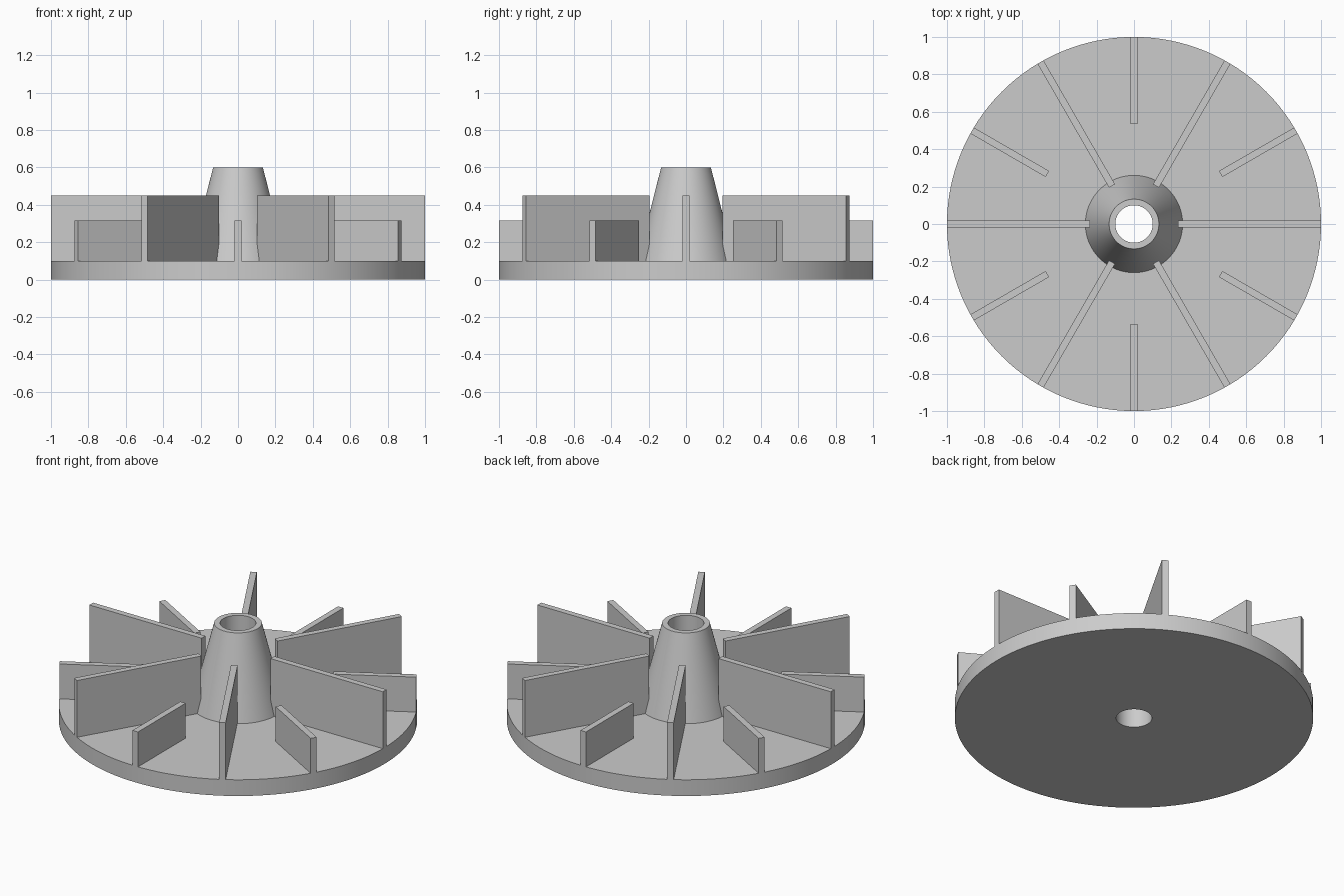
import bpy
import bmesh
from math import cos, sin, pi, radians
from mathutils import Matrix

cube = bpy.data.objects.get("Cube")
if cube:
    bpy.data.objects.remove(cube)

SEGMENTS = 128
BORE = 0.1
DISC_TOP = 0.1
BLADE_THICKNESS = 0.037

grey = bpy.data.materials.new("light_grey")
grey.use_nodes = True
grey.diffuse_color = (0.6, 0.6, 0.6, 1)
grey.node_tree.nodes["Principled BSDF"].inputs["Base Color"].default_value = grey.diffuse_color


def finish(bm, name):
    bmesh.ops.recalc_face_normals(bm, faces=bm.faces)
    mesh = bpy.data.meshes.new(name)
    bm.to_mesh(mesh)
    bm.free()
    mesh.materials.append(grey)
    obj = bpy.data.objects.new(name, mesh)
    bpy.context.collection.objects.link(obj)
    return obj


def lathe(name, profile):
    """Revolve a closed (radius, height) profile around z."""
    bm = bmesh.new()
    rings = []
    for i in range(SEGMENTS):
        a = 2 * pi * i / SEGMENTS
        rings.append([bm.verts.new((r * cos(a), r * sin(a), z)) for r, z in profile])
    n = len(profile)
    for i in range(SEGMENTS):
        here, after = rings[i], rings[(i + 1) % SEGMENTS]
        for j in range(n):
            k = (j + 1) % n
            bm.faces.new((here[j], after[j], after[k], here[k]))
    obj = finish(bm, name)
    bpy.context.view_layer.objects.active = obj
    obj.select_set(True)
    bpy.ops.object.shade_smooth_by_angle(angle=radians(30))
    obj.select_set(False)


def blade(name, inner, top, angle):
    """Upright radial plate standing on the disc."""
    outer = 0.9998
    bm = bmesh.new()
    bmesh.ops.create_cube(bm, size=1)
    place = (Matrix.Rotation(angle, 4, "Z")
             @ Matrix.Translation(((inner + outer) / 2, 0, (DISC_TOP + top) / 2))
             @ Matrix.Diagonal((outer - inner, BLADE_THICKNESS, top - DISC_TOP, 1)))
    bmesh.ops.transform(bm, matrix=place, verts=bm.verts)
    finish(bm, name)


# Base disc and tapered hub, one turned body with a through bore
lathe("disc_and_hub", [(BORE, 0), (1, 0), (1, DISC_TOP), (0.26, DISC_TOP),
                       (0.133, 0.6), (BORE, 0.6)])

# Tall and short blades alternate around the disc
for i in range(6):
    blade(f"tall_blade_{i + 1}", 0.235, 0.45, radians(60 * i))
    blade(f"short_blade_{i + 1}", 0.535, 0.315, radians(60 * i + 30))
